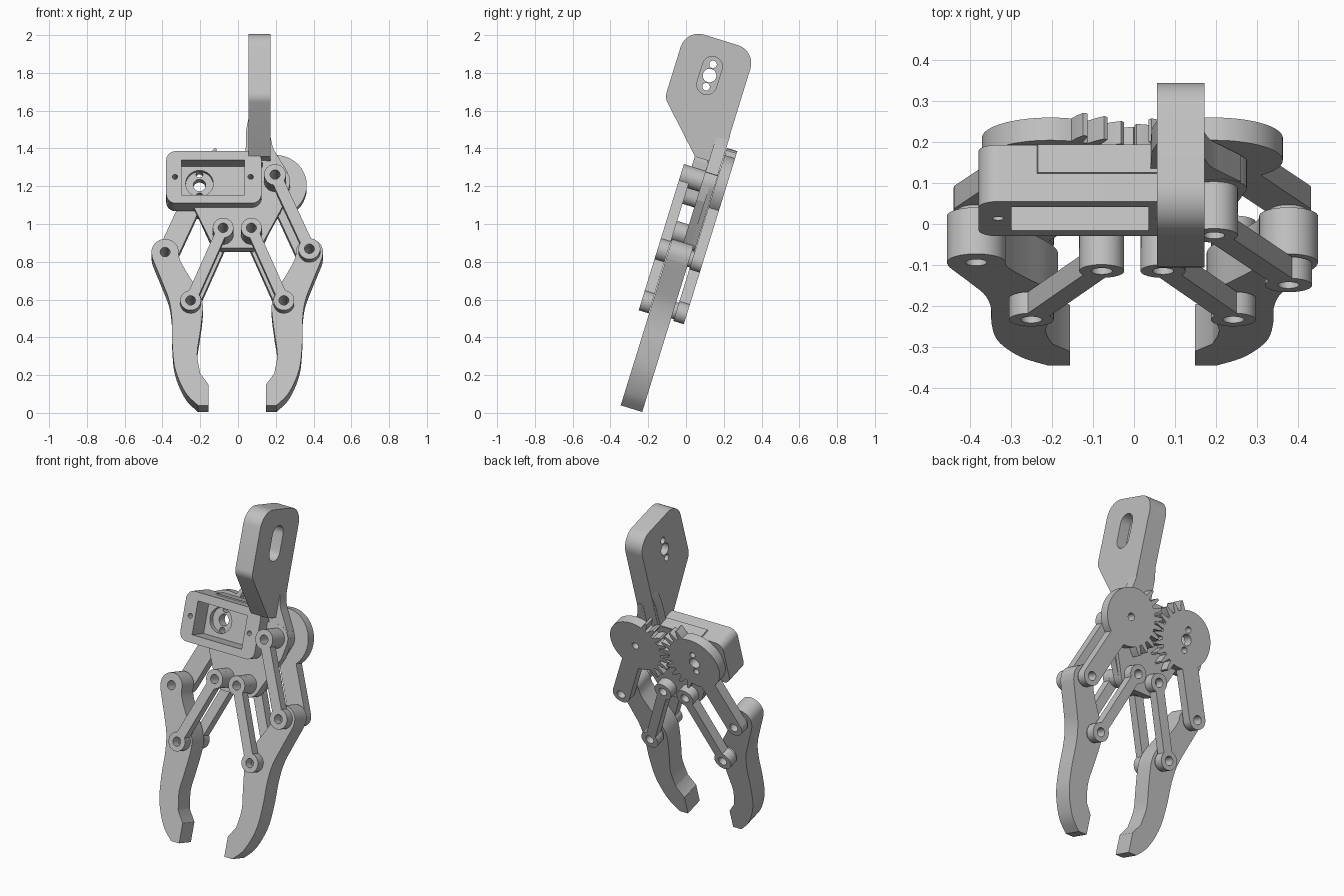
import bpy, bmesh
from math import sin, cos, asin, atan2, pi, radians
from mathutils import Matrix, Vector
from mathutils.geometry import convex_hull_2d

if "Cube" in bpy.data.objects:
    bpy.data.objects.remove(bpy.data.objects["Cube"])

GREY = bpy.data.materials.new("light grey plastic")
GREY.use_nodes = True
GREY.diffuse_color = (0.53, 0.53, 0.53, 1)
GREY.node_tree.nodes["Principled BSDF"].inputs["Base Color"].default_value = (0.53, 0.53, 0.53, 1)

AXIS = -0.004                      # mirror line between the two jaws
TILT = radians(17.2)               # the whole gripper leans forward
FRONTAL = Matrix.Rotation(pi / 2 - TILT, 4, 'X')
SIDEWAYS = Matrix(((0, 0, 1, 0), (cos(TILT), sin(TILT), 0, 0),
                   (-sin(TILT), cos(TILT), 0, 0), (0, 0, 0, 1)))


def arc(c, r, a0, a1, n=24):
    return [(c[0] + r * cos(a0 + (a1 - a0) * i / n), c[1] + r * sin(a0 + (a1 - a0) * i / n))
            for i in range(n + 1)]


def circle(x, y, r, n=32):
    return arc((x, y), r, 0, 2 * pi * (n - 1) / n, n - 1)


def hull(*circles):
    """Outline wrapped tightly around circles (x, y, radius)."""
    pts = [p for x, y, r in circles for p in (circle(x, y, r, 40) if r else [(x, y)])]
    return [pts[i] for i in convex_hull_2d([Vector(p) for p in pts])]


def smooth(pts, n=6):
    """Catmull-Rom curve through an open chain of points."""
    v = [Vector(p) for p in [pts[0]] + pts + [pts[-1]]]
    out = []
    for a, b, c, d in zip(v, v[1:], v[2:], v[3:]):
        for i in range(n):
            t = i / n
            out.append(tuple(0.5 * (2 * b + (c - a) * t + (2 * a - 5 * b + 4 * c - d) * t * t
                                    + (3 * b - a - 3 * c + d) * t ** 3)))
    return out + [pts[-1]]


def slab(name, outline, z0, z1, holes=(), frame=FRONTAL, side=None):
    """Extrude an outline with holes from z0 to z1, optionally on one side of the axis."""
    cu = bpy.data.curves.new(name, 'CURVE')
    cu.dimensions, cu.fill_mode, cu.extrude = '2D', 'BOTH', abs(z1 - z0) / 2
    for loop in [outline] + [circle(*h) if isinstance(h, tuple) else h for h in holes]:
        sp = cu.splines.new('POLY')
        sp.points.add(len(loop) - 1)
        sp.use_cyclic_u = True
        for pt, (x, y) in zip(sp.points, loop):
            pt.co = (x if side is None else side * x + AXIS, y, 0, 1)
    tmp = bpy.data.objects.new(name + "_curve", cu)
    bpy.context.collection.objects.link(tmp)
    me = bpy.data.meshes.new_from_object(tmp.evaluated_get(bpy.context.evaluated_depsgraph_get()))
    bpy.data.objects.remove(tmp)
    bm = bmesh.new()
    bm.from_mesh(me)
    bmesh.ops.remove_doubles(bm, verts=bm.verts, dist=0.0002)
    bmesh.ops.recalc_face_normals(bm, faces=bm.faces)
    bm.to_mesh(me)
    bm.free()
    me.transform(frame @ Matrix.Translation((0, 0, (z0 + z1) / 2)))
    me.materials.clear()
    me.materials.append(GREY)
    ob = bpy.data.objects.new(name, me)
    bpy.context.collection.objects.link(ob)
    bpy.ops.object.select_all(action='DESELECT')
    ob.select_set(True)
    bpy.context.view_layer.objects.active = ob
    bpy.ops.object.shade_smooth_by_angle(angle=radians(30))
    return ob


def link(name, p, q, z0, z1, side, boss=None, r=0.055, h=0.029, hole=0.026):
    """Flat bar with a round eye at each end; boss is a spacer under the first eye."""
    a, s = atan2(q[1] - p[1], q[0] - p[0]), asin(h / r)
    out = arc(q, r, a - pi + s, a + pi - s) + arc(p, r, a + s, a + 2 * pi - s)
    slab(name, out, z0, z1, [(*p, hole), (*q, hole)], side=side)
    if boss:
        slab(name + "_boss", circle(*p, r), *boss, [(*p, hole)], side=side)


# Pivot points on one half: gear, base, finger top, finger middle
GEAR, BASE, KNUCKLE, MIDDLE = (0.2, 1.197), (0.075, 0.902), (0.382, 0.786), (0.247, 0.5)
F0, F1 = 0.223, 0.342              # finger depth range
FRONT, BACK = (0.345, 0.40), (0.15, 0.208)


def gear(name, side, first, count, holes):
    """Part-toothed disc and crank arm in one outline."""
    r, h = 0.168, 0.055
    a = atan2(KNUCKLE[1] - GEAR[1], KNUCKLE[0] - GEAR[0])
    s = asin(h / r)
    step = radians(15)
    polar = lambda rad, t: (GEAR[0] + rad * cos(t), GEAR[1] + rad * sin(t))
    out = arc(GEAR, r, a + s, pi + first * step - 0.1, 30)
    for i in range(count):
        t = pi + (first + i) * step
        out += [polar(rad, t + d) for rad, d in
                ((r, -0.085), (0.197, -0.06), (0.222, -0.025), (0.222, 0.025), (0.197, 0.06), (r, 0.085))]
    out += arc(GEAR, r, pi + (first + count - 1) * step + 0.1, 2 * pi + a - s, 8)
    out += arc(KNUCKLE, h, a - pi / 2, a + pi / 2)
    slab(name, out, *BACK, holes + [(*KNUCKLE, 0.026)], side=side)


horn = [(*GEAR, 0.033), (GEAR[0], GEAR[1] + 0.06, 0.018), (GEAR[0], GEAR[1] - 0.06, 0.018)]
gear("driven_gear_left", 1, -4, 9, [(*GEAR, 0.022)])
gear("servo_gear_right", -1, -4.5, 10, horn)

# Curved fingers and the parallel bars that carry them
outer = [(0.45, 0.755), (0.437, 0.72), (0.392, 0.606), (0.36, 0.515), (0.346, 0.412),
         (0.344, 0.274), (0.328, 0.135), (0.275, 0.008), (0.208, -0.064)]
inner = [(0.196, 0.113), (0.212, 0.218), (0.198, 0.329), (0.186, 0.423), (0.183, 0.495),
         (0.205, 0.567), (0.26, 0.66), (0.30, 0.735), (0.311, 0.775)]
finger = (smooth(outer) + [(0.153, -0.064), (0.153, 0.052)] + smooth(inner)
          + arc(KNUCKLE, 0.072, pi - 0.05, -0.3))
for side, tag in ((1, "left"), (-1, "right")):
    slab("finger_" + tag, finger, F0, F1, [(*KNUCKLE, 0.026), (*MIDDLE, 0.026)], side=side)
    link("front_bar_" + tag, BASE, MIDDLE, *FRONT, side, boss=(0.28, 0.345))
    link("back_bar_" + tag, BASE, MIDDLE, *BACK, side)
    for spot, pivot in (("knuckle", KNUCKLE), ("middle", MIDDLE)):
        slab(f"{spot}_washer_{tag}", circle(*pivot, 0.045), BACK[1], F0, [(*pivot, 0.026)], side=side)
link("front_crank_left", GEAR, KNUCKLE, *FRONT, 1, boss=(0.28, 0.345), r=0.058, h=0.031)

# Base: back layer with the servo opening, front layer kept clear of the servo pocket
gx, bx = GEAR[0], BASE[0]
pins = [(bx, BASE[1], 0.026), (-bx, BASE[1], 0.026), (*GEAR, 0.026)]
slab("base_back", hull((gx, GEAR[1], 0.08), (-gx, GEAR[1], 0.08), (bx, BASE[1], 0.075), (-bx, BASE[1], 0.075)),
     0.21, 0.235, pins + [(-gx, GEAR[1], 0.073)], side=1)
low = hull((-0.25, 1.095, 0), (gx, 1.095, 0), (bx, BASE[1], 0.075), (-bx, BASE[1], 0.075), (0.26, 1.095, 0))
slab("base_front_lower", low, 0.235, 0.28, pins[:2], side=1)
slab("base_front_upper", hull((gx, GEAR[1], 0.08), (0.04, 1.275, 0), (0.04, 1.095, 0), (0.26, 1.095, 0)),
     0.235, 0.28, pins[2:], side=1)
flare = smooth([(0.168, 1.47), (0.185, 1.385), (0.22, 1.32), (0.262, 1.25)])
slab("mount_flare", flare + [(0.235, 1.24), (0.13, 1.26), (0.13, 1.47)], 0.211, 0.279)

# Servo housing: rounded frame, thin floor with the shaft opening, raised back rim
box = hull(*[(x, v, 0.05) for x in (-0.33, 0.074) for v in (1.102, 1.29)])
pocket = [(-0.30, 1.098), (0.035, 1.098), (0.035, 1.292), (-0.30, 1.292)]
screws = [(-0.333, 1.198, 0.014), (0.067, 1.198, 0.014)]
slab("servo_frame", box, 0.24, 0.357, [pocket] + screws)
slab("servo_floor", box, 0.212, 0.24, [(AXIS - gx, GEAR[1], 0.073)] + screws)
slab("servo_rim", [(-0.25, 1.30), (0.15, 1.30), (0.15, 1.347), (-0.235, 1.347)], 0.213, 0.285)
slab("mount_gusset", [(0.04, 1.335), (0.07, 1.335), (0.07, 1.55), (0.056, 1.55), (0.043, 1.48)], 0.215, 0.275)

# Upright mounting plate with a slotted recess on its left face
plate = hull((-0.5, 1.841, 0.1), (-0.313, 1.841, 0.1), (-0.53, 1.59, 0.07),
             (-0.355, 1.31, 0), (-0.213, 1.31, 0))
W, V = -0.409, 1.743
slab("plate_web", plate, 0.056, 0.105,
     [(W, V, 0.036), (W, V + 0.062, 0.02), (W, V - 0.062, 0.02)], frame=SIDEWAYS)
slab("plate_slot", plate, 0.105, 0.172, [hull((W, V + 0.05, 0.053), (W, V - 0.05, 0.053))], frame=SIDEWAYS)
